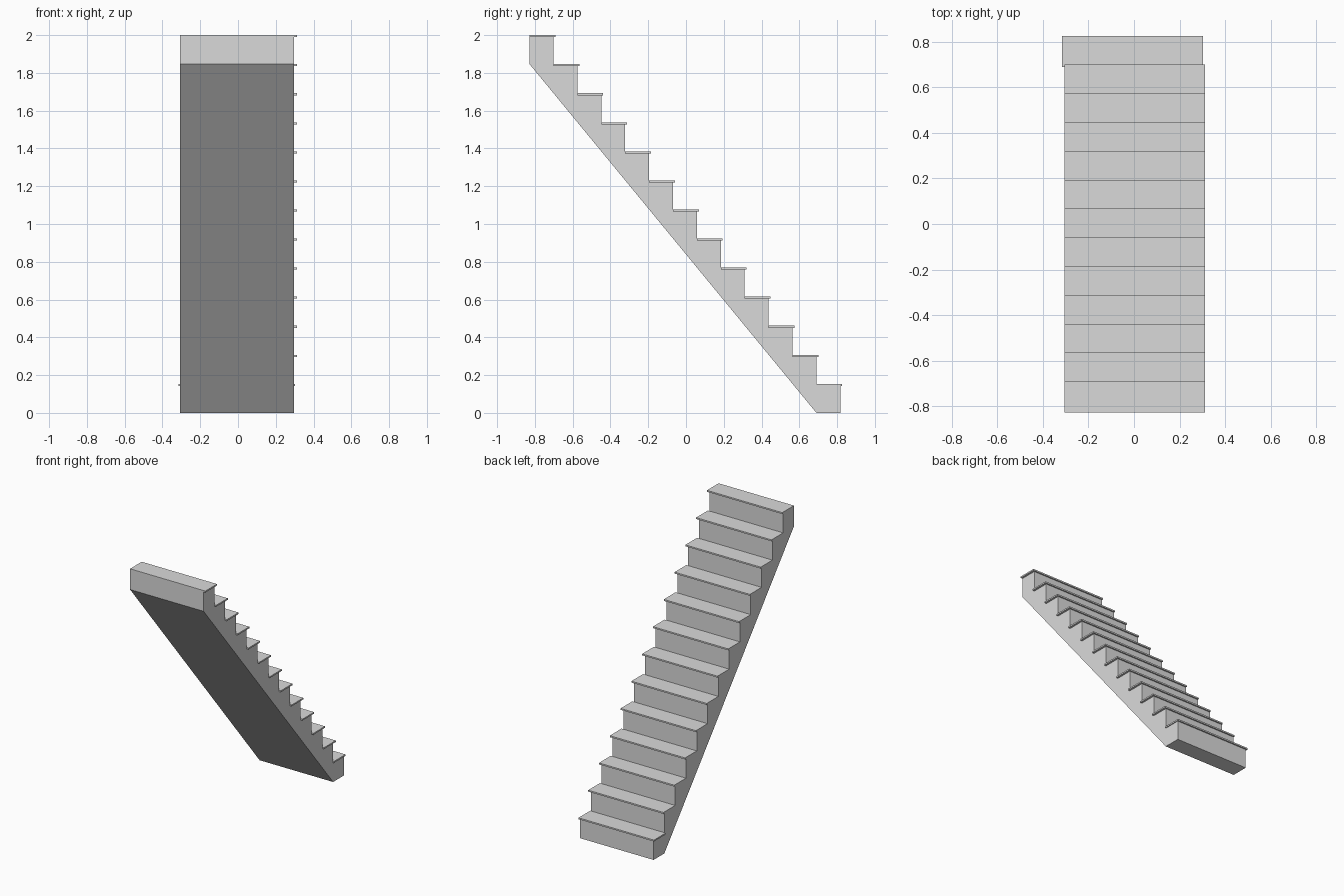
import bpy
import bmesh

cube = bpy.data.objects.get("Cube")
if cube:
    bpy.data.objects.remove(cube, do_unlink=True)

STEPS = 13
RISE = 2.0 / STEPS
FRONT, BACK = -0.828, 0.817       # high end and lowest riser
RUN = (BACK - FRONT) / STEPS
THICK = 0.011                     # tread thickness
NOSE = 0.01                       # tread overhang
LEFT, RIGHT = -0.306, 0.297       # body sides

grey = bpy.data.materials.new("light_grey")
grey.use_nodes = True
colour = (0.7, 0.7, 0.7, 1.0)
grey.diffuse_color = colour
grey.node_tree.nodes["Principled BSDF"].inputs["Base Color"].default_value = colour


def prism(name, profile, x0, x1):
    """Extrude a (y, z) profile from x0 to x1."""
    bm = bmesh.new()
    face = bm.faces.new([bm.verts.new((x0, y, z)) for y, z in profile])
    result = bmesh.ops.extrude_face_region(bm, geom=[face])
    moved = [v for v in result["geom"] if isinstance(v, bmesh.types.BMVert)]
    bmesh.ops.translate(bm, verts=moved, vec=(x1 - x0, 0, 0))
    bmesh.ops.recalc_face_normals(bm, faces=bm.faces)
    mesh = bpy.data.meshes.new(name)
    bm.to_mesh(mesh)
    bm.free()
    mesh.materials.append(grey)
    obj = bpy.data.objects.new(name, mesh)
    bpy.context.collection.objects.link(obj)
    return obj


# Solid flight: sawtooth top, sloping underside
outline = [(FRONT, 2.0 - RISE), (BACK - RUN, 0.0), (BACK, 0.0)]
for i in range(STEPS):
    top = (i + 1) * RISE - THICK
    outline += [(BACK - i * RUN, top), (BACK - (i + 1) * RUN, top)]
prism("stair_body", outline, LEFT, RIGHT)

# Treads overhang one side; the lowest overhangs the other
for i in range(STEPS):
    y0, y1 = BACK - (i + 1) * RUN, BACK - i * RUN + NOSE
    z1 = (i + 1) * RISE
    z0 = z1 - THICK
    if i == 0:
        x0, x1 = LEFT - NOSE, RIGHT + 0.006
    else:
        x0, x1 = LEFT, RIGHT + 0.015
    prism(f"tread_{i + 1}", [(y0, z0), (y1, z0), (y1, z1), (y0, z1)], x0, x1)
